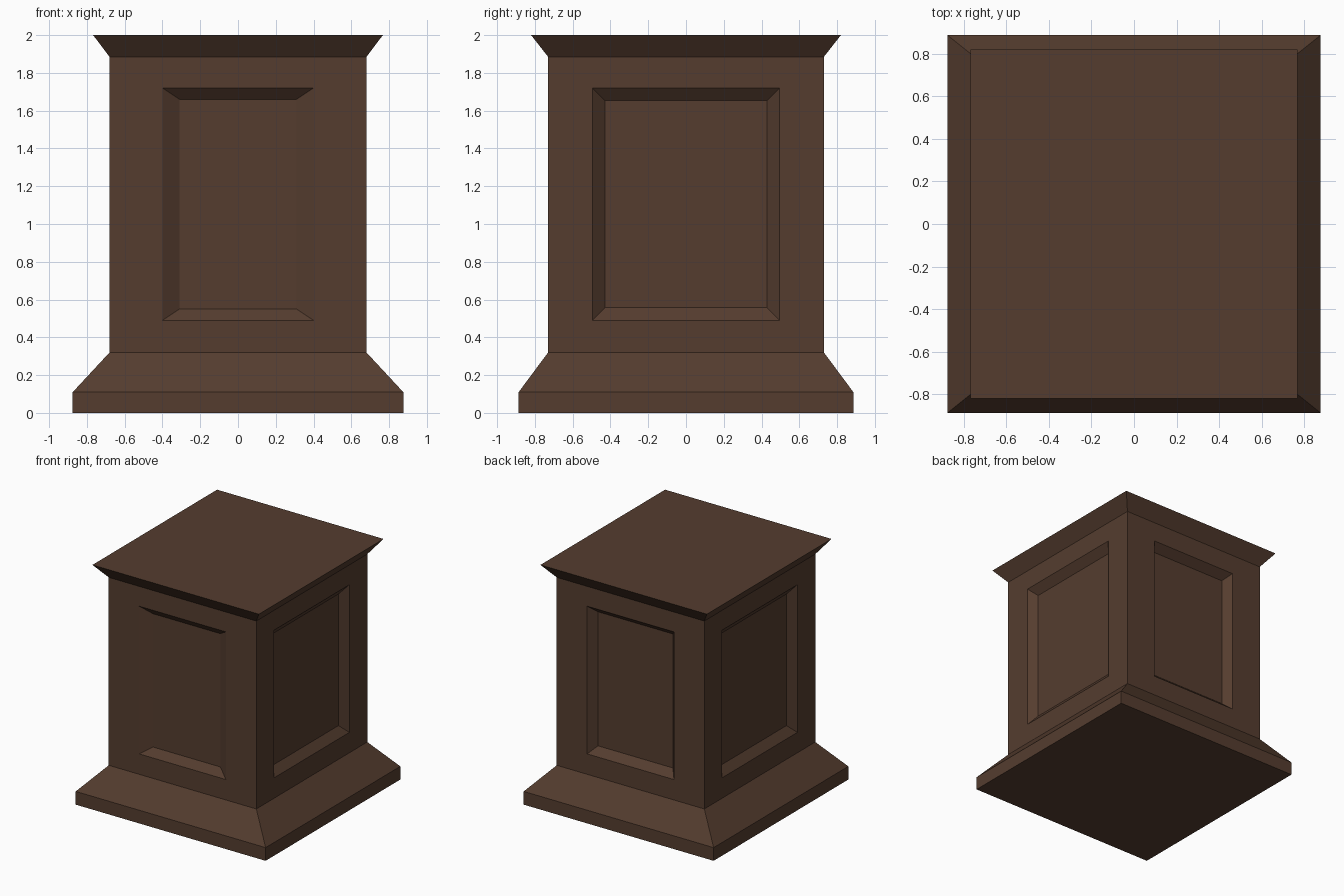
import bpy, bmesh
from mathutils import Vector

if "Cube" in bpy.data.objects:
    bpy.data.objects.remove(bpy.data.objects["Cube"])

Z0, Z1 = 0.32, 1.885          # shaft bottom and top
HX, HY = 0.68, 0.73           # shaft half sizes
PANEL_Z = (0.49, 1.72)        # outer height range of every recessed panel


def rect(hx, hy, z):
    return [Vector(p) for p in ((-hx, -hy, z), (hx, -hy, z), (hx, hy, z), (-hx, hy, z))]


def loft(bm, rings, start=False, end=False):
    """Bridge four-sided rings, optionally closing the first or last one."""
    loops = [[bm.verts.new(p) for p in ring] for ring in rings]
    for a, b in zip(loops, loops[1:]):
        for i in range(4):
            j = (i + 1) % 4
            bm.faces.new((a[i], a[j], b[j], b[i]))
    if start:
        bm.faces.new(loops[0][::-1])
    if end:
        bm.faces.new(loops[-1])


def panelled_side(bm, normal, dist, half, panel, bevel, rise, depth):
    """One shaft side with a bevelled recessed panel."""
    n = Vector(normal)
    across = Vector((0, 0, 1)).cross(n)

    def ring(h, lo, hi, d):
        return [n * (dist - d) + across * u + Vector((0, 0, z))
                for u, z in ((-h, lo), (h, lo), (h, hi), (-h, hi))]

    lo, hi = PANEL_Z
    loft(bm, [ring(half, Z0, Z1, 0),
              ring(panel, lo, hi, 0),
              ring(panel - bevel, lo + rise, hi - rise, depth)], end=True)


bm = bmesh.new()

# Stepped foot with sloping shoulder
loft(bm, [rect(0.875, 0.886, 0), rect(0.875, 0.886, 0.11), rect(HX, HY, Z0)], start=True)

# Four panelled shaft sides: front, back, right, left
panelled_side(bm, (0, -1, 0), HY, HX, 0.40, 0.09, 0.06, 0.055)
panelled_side(bm, (0, 1, 0), HY, HX, 0.40, 0.055, 0.057, 0.065)
for s in (1, -1):
    panelled_side(bm, (s, 0, 0), HX, HY, 0.495, 0.066, 0.067, 0.055)

# Flared cap
loft(bm, [rect(HX, HY, Z1), rect(0.767, 0.82, 2.0)], end=True)

# Weld the parts into one closed surface
bmesh.ops.remove_doubles(bm, verts=bm.verts, dist=1e-4)
bmesh.ops.recalc_face_normals(bm, faces=bm.faces)
mesh = bpy.data.meshes.new("pedestal")
bm.to_mesh(mesh)
bm.free()

wood = bpy.data.materials.new("dark_wood")
wood.diffuse_color = (0.09, 0.046, 0.028, 1)
wood.use_nodes = True
wood.node_tree.nodes["Principled BSDF"].inputs["Base Color"].default_value = wood.diffuse_color
mesh.materials.append(wood)
bpy.context.collection.objects.link(bpy.data.objects.new("pedestal", mesh))
